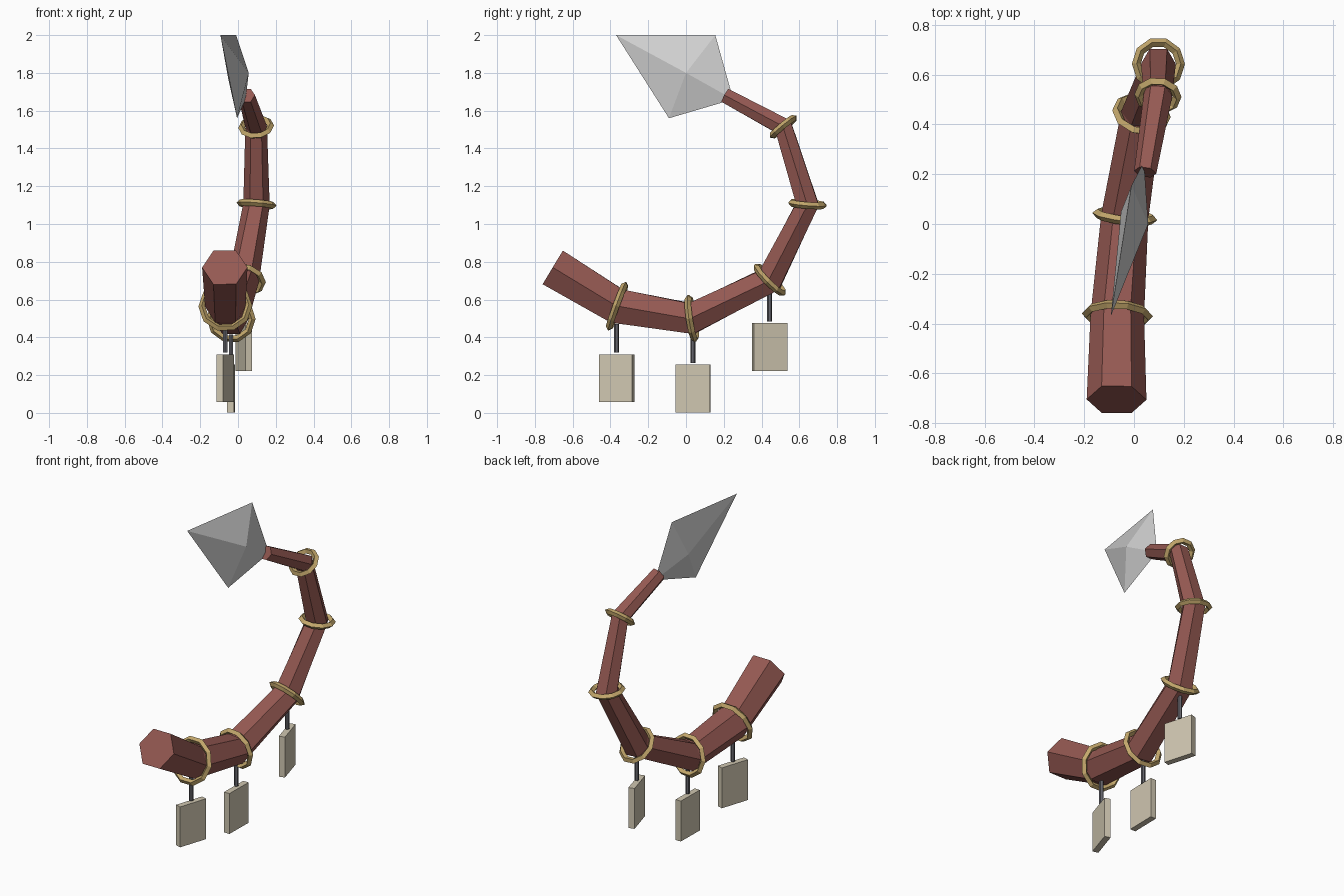
import bpy, bmesh, math
from mathutils import Vector, Matrix

if "Cube" in bpy.data.objects:
    bpy.data.objects.remove(bpy.data.objects["Cube"])


def material(name, rgb):
    m = bpy.data.materials.new(name)
    m.diffuse_color = (*rgb, 1)
    m.use_nodes = True
    m.node_tree.nodes["Principled BSDF"].inputs["Base Color"].default_value = m.diffuse_color
    return m


RED = material("dark red hide", (0.30, 0.10, 0.085))
GOLD = material("brass", (0.55, 0.39, 0.15))
STEEL = material("pale steel", (0.62, 0.62, 0.62))
IRON = material("dark iron", (0.13, 0.13, 0.15))
BONE = material("bone plate", (0.63, 0.57, 0.44))


def make(name, verts, faces, mat):
    me = bpy.data.meshes.new(name)
    me.from_pydata(verts, [], faces)
    bm = bmesh.new()
    bm.from_mesh(me)
    bmesh.ops.recalc_face_normals(bm, faces=bm.faces)
    bm.to_mesh(me)
    bm.free()
    me.materials.append(mat)
    ob = bpy.data.objects.new(name, me)
    bpy.context.collection.objects.link(ob)
    return ob


def grid_faces(rows, cols, closed):
    return [(i * cols + j, i * cols + (j + 1) % cols,
             (i + 1) % rows * cols + (j + 1) % cols, (i + 1) % rows * cols + j)
            for i in range(rows if closed else rows - 1) for j in range(cols)]


# Curved path of the tail with bisecting frames at the joints
path = [Vector(p) for p in [(-0.07, -0.705, 0.77), (-0.067, -0.365, 0.565),
                            (-0.037, 0.03, 0.50), (0.03, 0.443, 0.705),
                            (0.098, 0.643, 1.105), (0.096, 0.515, 1.515),
                            (0.045, 0.208, 1.68)]]
n = len(path)
dirs = [(path[i + 1] - path[i]).normalized() for i in range(n - 1)]
frames = []
for i in range(n):
    t = (dirs[max(i - 1, 0)] + dirs[min(i, n - 2)]).normalized()
    u = Vector((1, 0, 0))
    u = (u - t * u.dot(t)).normalized()
    frames.append((t, u, t.cross(u)))

# Tapering six-sided tail
verts = []
for i, (t, u, v) in enumerate(frames):
    r = 0.12 - 0.0125 * i
    for k in range(6):
        a = k * math.pi / 3
        verts.append(path[i] + u * r * math.cos(a) + v * r * math.sin(a))
faces = grid_faces(n, 6, False) + [tuple(range(6)), tuple(range(6 * n - 6, 6 * n))]
make("tail", verts, faces, RED)

# Brass ring at every joint: ten sides, diamond section
for i in range(1, n - 1):
    t, u, v = frames[i]
    major, minor = 0.137 - 0.012 * i, 0.018
    verts = []
    for k in range(10):
        a = k * math.pi / 5
        out = u * math.cos(a) + v * math.sin(a)
        for s in range(4):
            b = s * math.pi / 2
            verts.append(path[i] + out * (major + minor * math.cos(b)) + t * minor * math.sin(b))
    make(f"joint_ring_{i}", verts, grid_faces(10, 4, True), GOLD)

# Four-sided blade at the tip: two points joined by a diamond belt
tip, base = (-0.093, -0.37, 2.0), (0.04, 0.25, 1.66)
belt = [(-0.01, 0.155, 2.0), (0.057, 0.0, 1.80), (-0.005, -0.09, 1.56), (-0.052, 0.05, 1.77)]
make("blade", [tip, base] + belt,
     [(e, 2 + k, 2 + (k + 1) % 4) for e in (0, 1) for k in range(4)], STEEL)

# Hanging plates on short rods
for i, (x, y, top, turn) in enumerate([(-0.0675, -0.3675, 0.31, -18),
                                       (-0.037, 0.036, 0.255, -1),
                                       (0.031, 0.4425, 0.475, 16)], 1):
    bm = bmesh.new()
    bmesh.ops.create_cube(bm, size=1, matrix=Matrix.Translation((x, y, top - 0.1265))
                          @ Matrix.Rotation(math.radians(turn), 4, 'Z')
                          @ Matrix.Diagonal((0.037, 0.185, 0.253, 1)))
    plate = make(f"plate_{i}", [], [], BONE)
    bm.to_mesh(plate.data)
    bm.free()
    bm = bmesh.new()
    bmesh.ops.create_cone(bm, cap_ends=True, segments=6, radius1=0.013, radius2=0.013,
                          depth=0.15, matrix=Matrix.Translation((x, y, top + 0.085)))
    rod = make(f"rod_{i}", [], [], IRON)
    bm.to_mesh(rod.data)
    bm.free()
